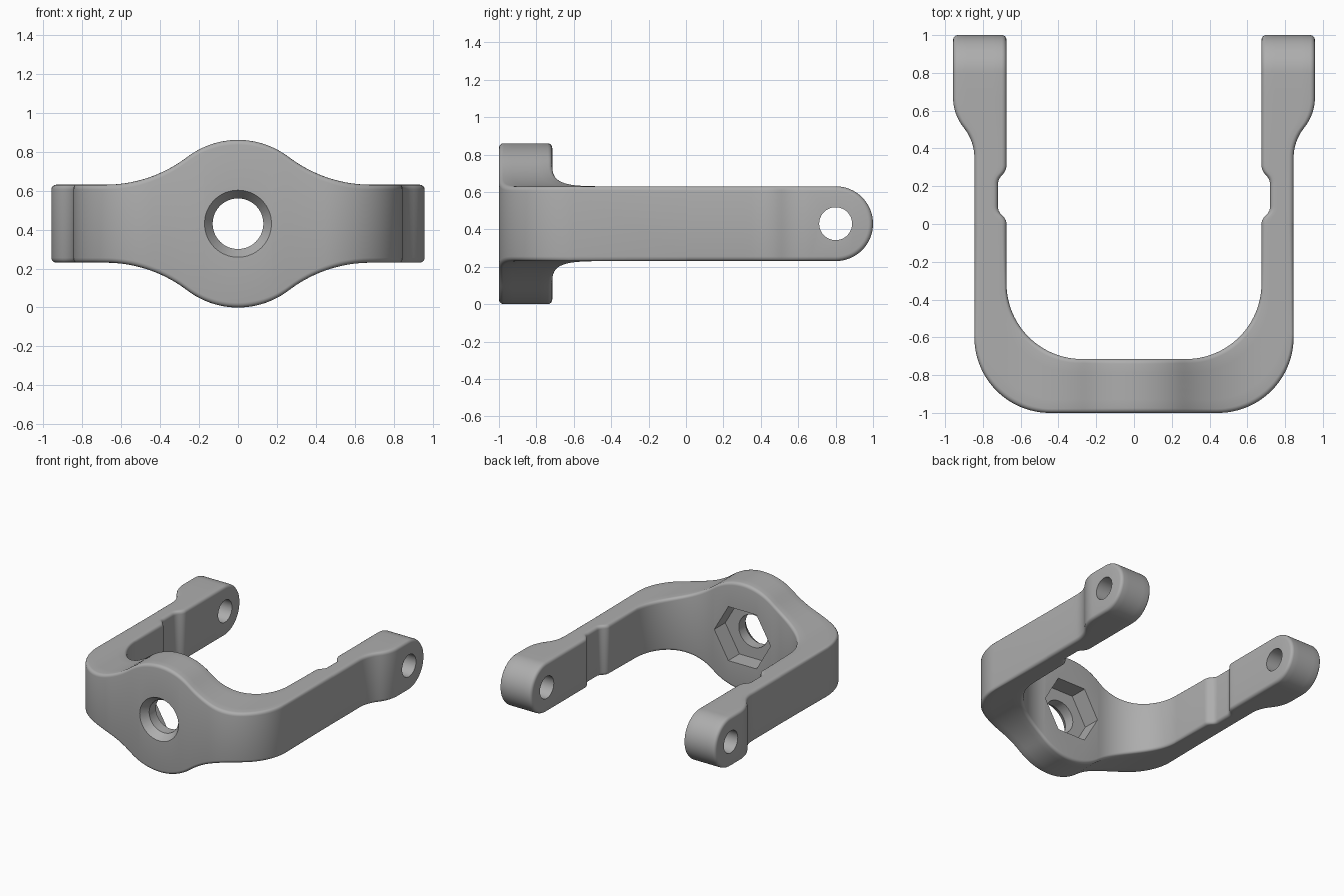
import bpy, bmesh
from math import sin, cos, pi, sqrt, radians
from mathutils import Matrix, Vector

if "Cube" in bpy.data.objects:
    bpy.data.objects.remove(bpy.data.objects["Cube"], do_unlink=True)

MID = 0.43      # height of the centre line
ROUND = 0.025   # edge rounding radius
ARM_R = 0.2     # half height of the arms
BEND = 0.4      # radius of the bends in plan

grey = bpy.data.materials.new("plain grey")
grey.use_nodes = True
grey.diffuse_color = (0.42, 0.42, 0.42, 1)
grey.node_tree.nodes["Principled BSDF"].inputs["Base Color"].default_value = (0.42, 0.42, 0.42, 1)


def half_height(x):
    """Front outline: round boss blended into the straight arms."""
    boss, fillet, end = MID, 0.69, 0.68
    join = end * boss / (boss + fillet)
    if x < join:
        return sqrt(boss ** 2 - x ** 2)
    if x < end:
        return ARM_R + fillet - sqrt(fillet ** 2 - (end - x) ** 2)
    return ARM_R


def s_curve(y, y0, y1):
    """Two opposed arcs, rising from 0 to 1."""
    t = min(max((y - y0) / (y1 - y0), 0), 1)
    r = 0.78
    arc = lambda s: (r - sqrt(r * r - s * s)) / (r - sqrt(r * r - 0.25)) / 2
    return arc(t) if t < 0.5 else 1 - arc(1 - t)


def inner_x(y):
    return 0.675 + 0.045 * (s_curve(y, 0, 0.09) - s_curve(y, 0.21, 0.31))


def outer_x(y):
    return 0.845 + 0.113 * s_curve(y, 0.35, 0.67)


# Stations along half of the yoke: inner point, outer point, angle round the tip
stations = []
for i in range(20):
    t = i / 20
    stations.append((Vector((0.275 * t, -0.715)), Vector((0.445 * t, -1)), 0))
for i in range(25):
    a = pi / 2 * i / 24
    d = Vector((sin(a), -cos(a))) * BEND
    stations.append((Vector((0.275, -0.315)) + d, Vector((0.445, -0.6)) + d, 0))
ys = [i * 0.01 for i in range(0, 32)] + [0.35 + i * 0.02 for i in range(17)] + [0.8]
for y in ys:
    stations.append((Vector((inner_x(y), y)), Vector((outer_x(y), y)), 0))
for i in range(1, 17):
    a = pi / 2 * i / 16
    stations.append((Vector((0.675, 0.8)), Vector((0.958, 0.8)), a))

# Rows across the width: (distance from a wall, drop of the rounded edge)
edge = [(ROUND * (1 - cos(a)), ROUND * (1 - sin(a)))
        for a in (pi / 2 * i / 4 for i in range(5))]

bm = bmesh.new()
rings = []
for inner, outer, a in stations:
    width = (outer - inner).length
    across = (outer - inner) / width
    rows = list(edge)
    rows += [(ROUND + (width - 2 * ROUND) * i / 5, 0) for i in range(1, 5)]
    rows += [(width - d, k) for d, k in reversed(edge)]
    top, bottom = [], []
    for d, k in rows:
        p = inner + across * d
        h = (half_height(p.x) - k) * cos(a)
        y = p.y + (ARM_R - k) * sin(a)
        top.append(bm.verts.new((p.x, y, MID + h)))
        bottom.append(bm.verts.new((p.x, y, MID - h)))
    rings.append(top + bottom[::-1])
for r0, r1 in zip(rings, rings[1:]):
    n = len(r0)
    for j in range(n):
        bm.faces.new((r0[j], r0[(j + 1) % n], r1[(j + 1) % n], r1[j]))
bmesh.ops.remove_doubles(bm, verts=bm.verts, dist=0.0002)

# Mirror to the other side and weld along the middle
geom = bm.verts[:] + bm.edges[:] + bm.faces[:]
bmesh.ops.mirror(bm, geom=geom, axis='X', merge_dist=0.0002)
bmesh.ops.remove_doubles(bm, verts=bm.verts, dist=0.0002)
bmesh.ops.recalc_face_normals(bm, faces=bm.faces)
mesh = bpy.data.meshes.new("yoke")
bm.to_mesh(mesh)
bm.free()
mesh.materials.append(grey)
yoke = bpy.data.objects.new("yoke", mesh)
bpy.context.collection.objects.link(yoke)


def cut(name, sides, r_start, r_end, length, centre, turn):
    """Subtract a cylinder or cone from the yoke."""
    b = bmesh.new()
    bmesh.ops.create_cone(b, cap_ends=True, segments=sides, radius1=r_start, radius2=r_end,
                          depth=length, matrix=Matrix.Translation(centre) @ turn)
    m = bpy.data.meshes.new(name)
    b.to_mesh(m)
    b.free()
    m.materials.append(grey)
    cutter = bpy.data.objects.new(name, m)
    cutter.hide_render = True
    bpy.context.collection.objects.link(cutter)
    mod = yoke.modifiers.new(name, 'BOOLEAN')
    mod.operation, mod.solver, mod.object = 'DIFFERENCE', 'EXACT', cutter
    bpy.ops.object.modifier_apply(modifier=name)
    bpy.data.objects.remove(cutter, do_unlink=True)


bpy.context.view_layer.objects.active = yoke
yoke.select_set(True)
along_y = Matrix.Rotation(radians(-90), 4, 'X')
along_x = Matrix.Rotation(radians(90), 4, 'Y')
hex_turn = along_y @ Matrix.Rotation(radians(30), 4, 'Z')
cut("arm_holes", 48, 0.088, 0.088, 3, (0, 0.8, MID), along_x)
cut("centre_hole", 64, 0.13, 0.13, 0.8, (0, -0.9, MID), along_y)
cut("front_countersink", 64, 0.214, 0.102, 0.16, (0, -0.98, MID), along_y)
cut("hex_pocket", 6, 0.25, 0.25, 0.3, (0, -0.705, MID), hex_turn)

bpy.ops.object.shade_smooth_by_angle(angle=radians(32))
